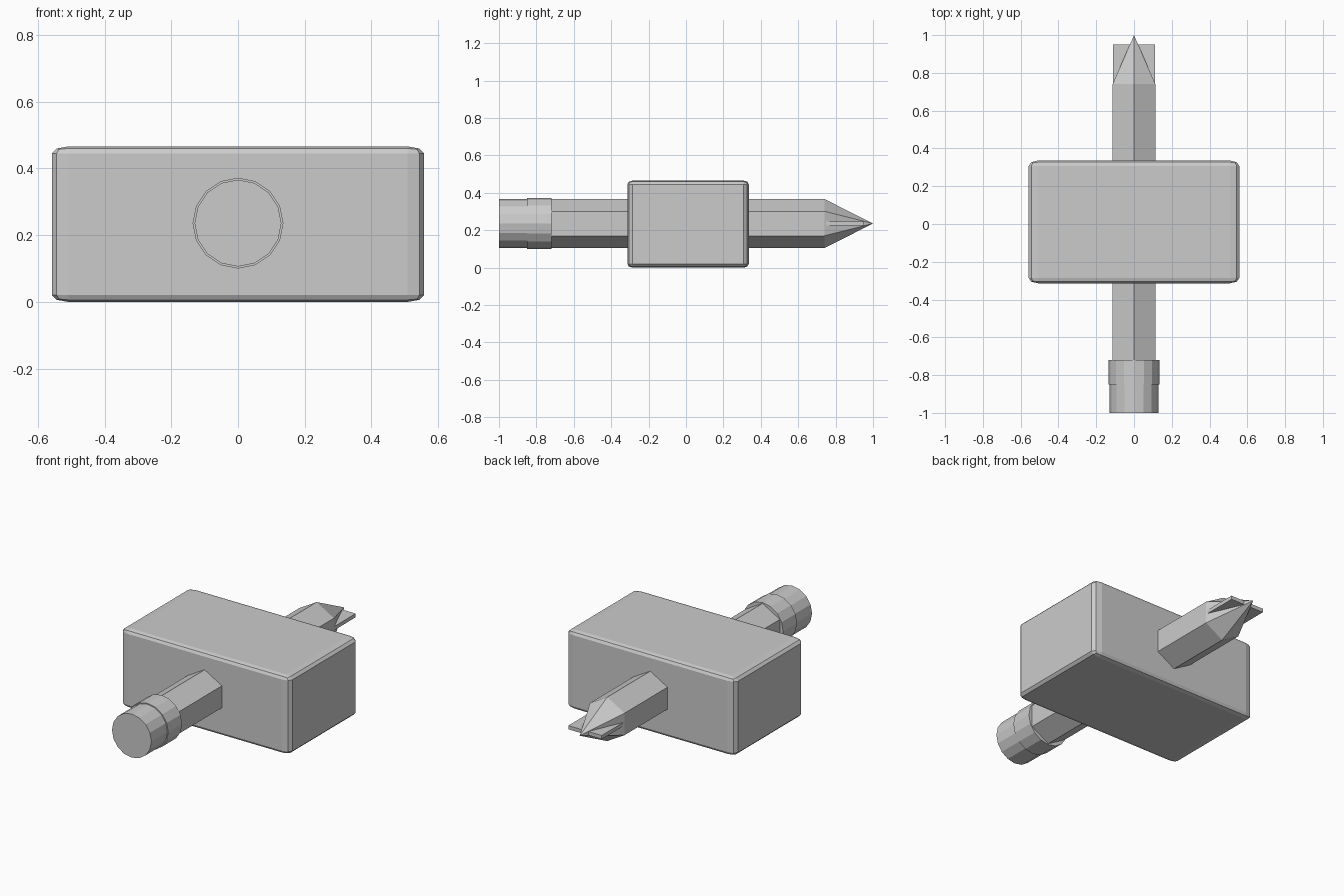
import bpy
from math import pi
from mathutils import Matrix

cube = bpy.data.objects.get("Cube")
if cube:
    bpy.data.objects.remove(cube, do_unlink=True)

AXIS_Z = 0.236  # height of the pencil's centre line

grey = bpy.data.materials.new("plain_grey")
grey.use_nodes = True
grey.diffuse_color = (0.6, 0.6, 0.6, 1)
grey.node_tree.nodes["Principled BSDF"].inputs["Base Color"].default_value = (0.6, 0.6, 0.6, 1)


def finish(name):
    obj = bpy.context.object
    obj.name = name
    obj.data.materials.append(grey)
    return obj


def block(name, low, high):
    """Box between two opposite corners."""
    centre = [(a + b) / 2 for a, b in zip(low, high)]
    bpy.ops.mesh.primitive_cube_add(size=1, location=centre)
    obj = finish(name)
    obj.scale = [b - a for a, b in zip(low, high)]
    return obj


def rod(name, sides, radius, y0, y1, tip_radius=None):
    """Prism or cone along y, with a corner pointing up."""
    end = radius if tip_radius is None else tip_radius
    bpy.ops.mesh.primitive_cone_add(vertices=sides, radius1=radius, radius2=end, depth=y1 - y0,
                                    location=(0, (y0 + y1) / 2, AXIS_Z))
    obj = finish(name)
    obj.data.transform(Matrix.Rotation(-pi / 2, 4, "X"))
    return obj


# Rounded block, its bevel stretched along with the proportions
body = block("block_body", (-0.558, -0.314, 0), (0.558, 0.336, 0.466))
bevel = body.modifiers.new("rounded_edges", "BEVEL")
bevel.width = 0.045
bevel.segments = 2

# Hexagonal pencil running through the block
rod("pencil_shaft", 6, 0.131, -0.74, 0.74)
rod("pencil_point", 6, 0.131, 0.74, 1.0, 0)

# Flat clip crossing the point
block("point_fin", (-0.11, 0.72, AXIS_Z - 0.01), (0.11, 0.95, AXIS_Z + 0.012))

# Ferrule and eraser
rod("ferrule", 16, 0.136, -0.85, -0.72)
rod("eraser", 16, 0.13, -1.0, -0.85)
